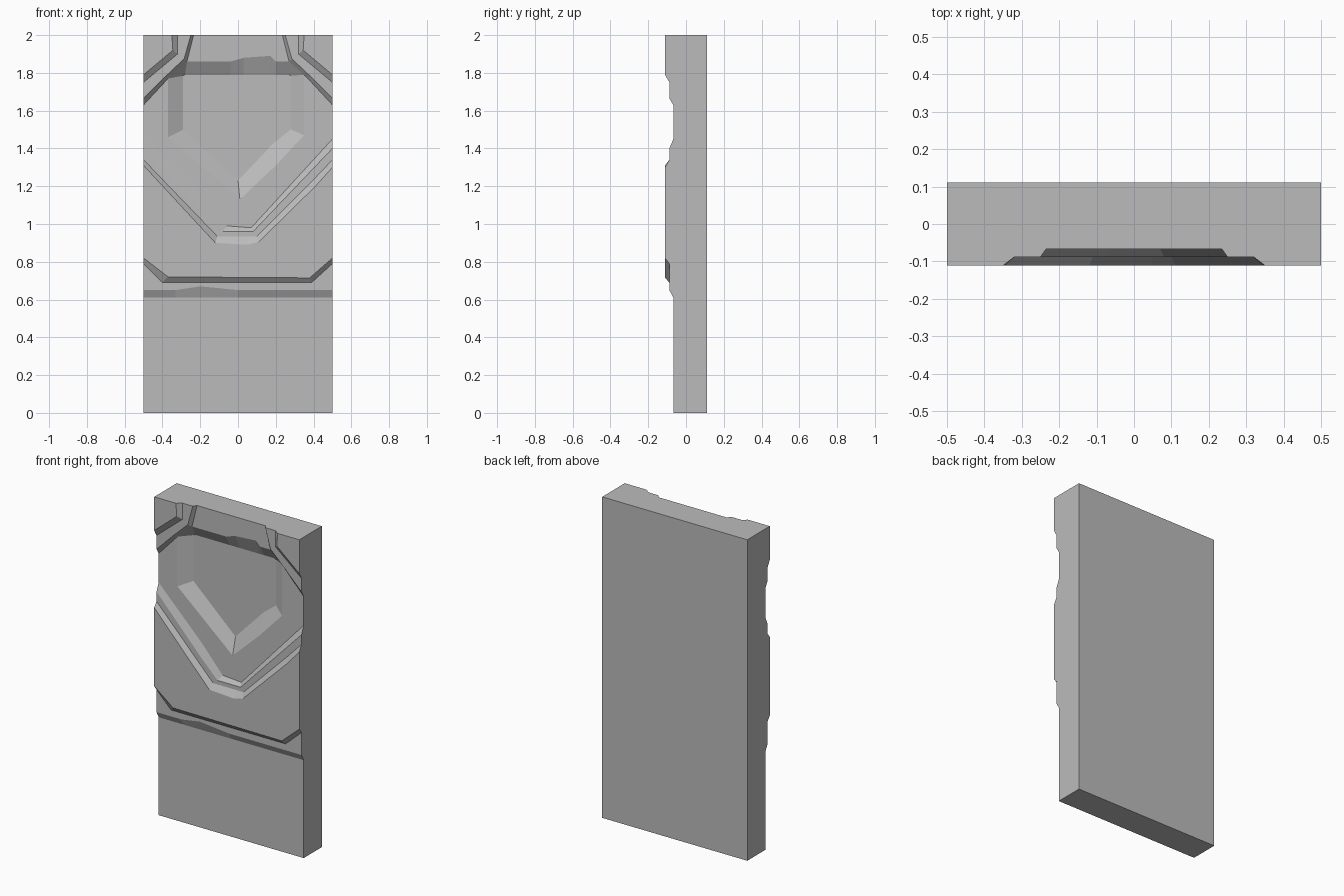
import bpy, bmesh

cube = bpy.data.objects.get("Cube")
if cube:
    bpy.data.objects.remove(cube)

stone = bpy.data.materials.new("grey_stone")
stone.use_nodes = True
GREY = (0.5, 0.5, 0.5, 1)
stone.diffuse_color = GREY
stone.node_tree.nodes["Principled BSDF"].inputs["Base Color"].default_value = GREY

# Depth levels from the back to the proudest layer
BACK, FLOOR, BASE, MID, TOP = 0.111, -0.025, -0.067, -0.088, -0.111


def finish(name, bm):
    bmesh.ops.recalc_face_normals(bm, faces=bm.faces)
    mesh = bpy.data.meshes.new(name)
    bm.to_mesh(mesh)
    bm.free()
    mesh.materials.append(stone)
    obj = bpy.data.objects.new(name, mesh)
    bpy.context.collection.objects.link(obj)


def ring(bm, points, y):
    return [bm.verts.new((x, y, z)) for x, z in points]


def wall(bm, a, b):
    for i in range(len(a)):
        j = (i + 1) % len(a)
        bm.faces.new((a[i], a[j], b[j], b[i]))


def plate(name, foot, crest, y0, y1, side=1):
    """Raised layer with sloping edges between two outlines."""
    bm = bmesh.new()
    a = ring(bm, [(x * side, z) for x, z in foot], y0)
    b = ring(bm, [(x * side, z) for x, z in crest], y1)
    wall(bm, a, b)
    bm.faces.new(a)
    bm.faces.new(b)
    finish(name, bm)


# Slab with a sunken shield in its front
bm = bmesh.new()
rect = [(-0.5, 0), (0.5, 0), (0.5, 2), (-0.5, 2)]
rim = [(-0.37, 1.46), (0.01, 1.13), (0.2, 1.31), (0.35, 1.47), (0.35, 1.79), (0.27, 1.86),
       (0.2, 1.86), (0.17, 1.89), (0.03, 1.88), (-0.04, 1.86), (-0.27, 1.86), (-0.37, 1.77)]
bed = [(-0.29, 1.50), (0, 1.23), (0.19, 1.43), (0.28, 1.50), (0.28, 1.785), (0.27, 1.79),
       (0.2, 1.79), (0.17, 1.79), (0.03, 1.79), (-0.04, 1.79), (-0.28, 1.79), (-0.29, 1.785)]
back, front = ring(bm, rect, BACK), ring(bm, rect, BASE)
lip, floor = ring(bm, rim, BASE), ring(bm, bed, FLOOR)
wall(bm, back, front)
wall(bm, lip, floor)
bm.faces.new(back)
bm.faces.new(floor)
edges = []
for loop in (front, lip):
    for i in range(len(loop)):
        pair = (loop[i - 1], loop[i])
        edges.append(bm.edges.get(pair))
bmesh.ops.triangle_fill(bm, edges=edges, use_beauty=True)
finish("slab", bm)

# Lower band: wide layer, then a narrower one on it
plate("band_lower_layer",
      [(-0.5, 0.61), (-0.33, 0.61), (-0.2, 0.61), (0, 0.61), (0.5, 0.61),
       (0.5, 1.45), (0.07, 0.98), (-0.06, 0.99), (-0.2, 1.15), (-0.5, 1.45)],
      [(-0.5, 0.65), (-0.33, 0.65), (-0.2, 0.67), (0, 0.65), (0.5, 0.65),
       (0.5, 1.40), (0.08, 0.96), (-0.08, 0.96), (-0.2, 1.08), (-0.5, 1.40)],
      BASE, MID)
plate("band_upper_layer",
      [(-0.5, 0.79), (-0.4, 0.69), (0.39, 0.69), (0.5, 0.79),
       (0.5, 1.34), (0.4, 1.235), (0.1, 0.935), (0.05, 0.935), (-0.11, 0.935), (-0.5, 1.34)],
      [(-0.5, 0.82), (-0.37, 0.72), (0.38, 0.715), (0.5, 0.82),
       (0.5, 1.30), (0.41, 1.20), (0.11, 0.905), (0.05, 0.89), (-0.12, 0.90), (-0.5, 1.31)],
      MID, TOP)

# Stepped layers in both upper corners
for label, side in (("right", -1), ("left", 1)):
    plate(label + "_corner_lower_layer",
          [(0.5, 1.63), (0.37, 1.77), (0.27, 1.86), (0.235, 2), (0.5, 2)],
          [(0.5, 1.665), (0.38, 1.785), (0.285, 1.875), (0.25, 2), (0.5, 2)],
          BASE, MID, side)
    plate(label + "_corner_upper_layer",
          [(0.5, 1.75), (0.32, 1.90), (0.32, 2), (0.5, 2)],
          [(0.5, 1.79), (0.345, 1.92), (0.35, 2), (0.5, 2)],
          MID, TOP, side)
